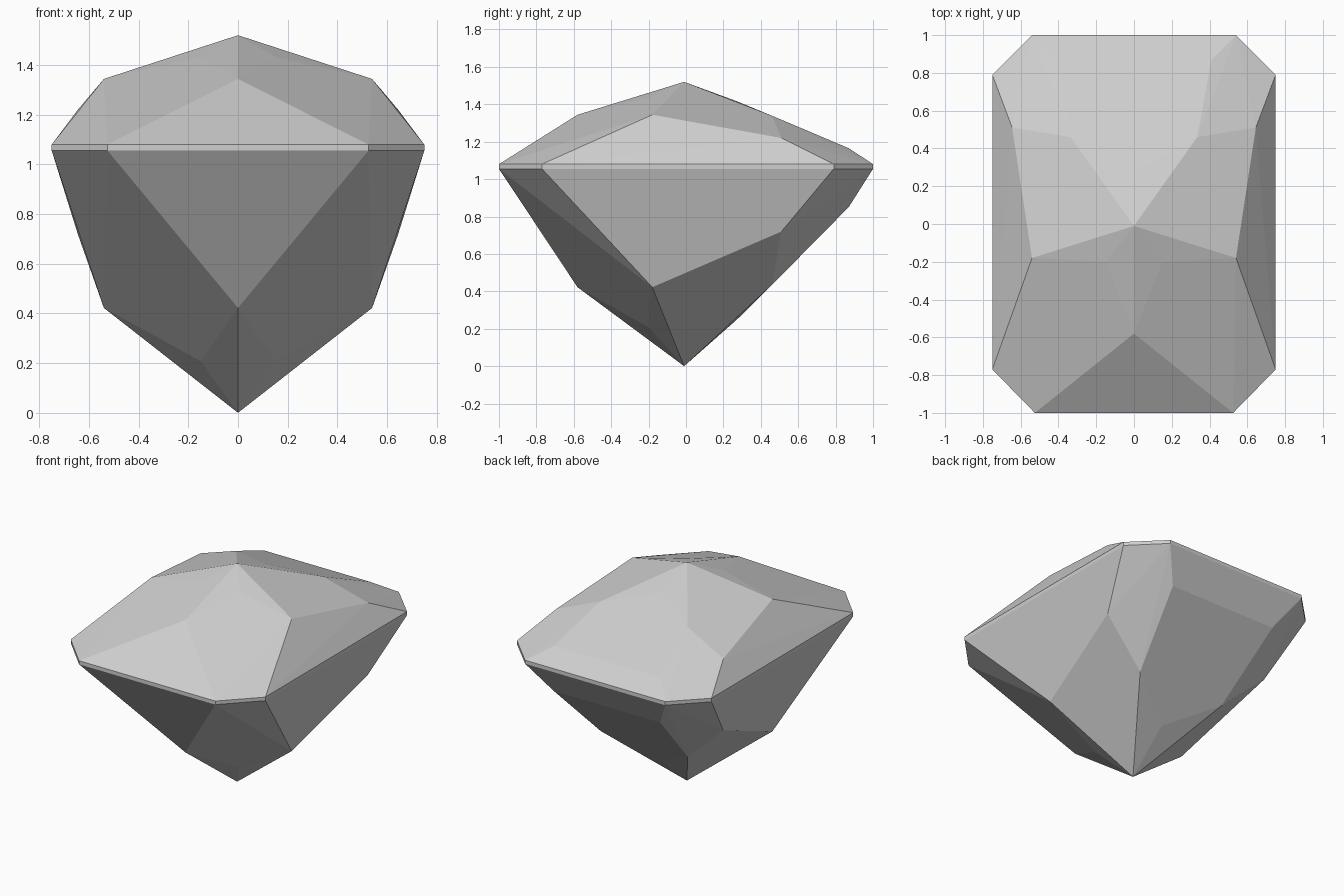
import bpy
import bmesh

cube = bpy.data.objects.get("Cube")
if cube:
    bpy.data.objects.remove(cube, do_unlink=True)

# Stone material
stone = bpy.data.materials.new("pale grey stone")
stone.use_nodes = True
grey = (0.62, 0.62, 0.62, 1)
stone.diffuse_color = grey
stone.node_tree.nodes["Principled BSDF"].inputs["Base Color"].default_value = grey

GIRDLE_LOW, GIRDLE_HIGH, TOP = 1.055, 1.08, 1.52

# Facet corners on one half: x, y and height as a share of the way to the tip
outline = [(0.525, -1, 0), (0.75, -0.77, 0), (0.75, 0.79, 0), (0.54, 1, 0)]
facets = [
    (0, -0.58, 0.6), (0.54, -0.18, 0.6), (0.645, 0.51, 0.318),
    (0.41, 0.87, 0.194), (0.335, 0.46, 0.588),
    (0.15, -0.2, 0.803), (0.25, 0.1, 0.762), (0, 0.27, 0.766),
    (0, -0.01, 1),
]

bm = bmesh.new()
for x, y, share in outline + facets:
    for side in ((1, -1) if x else (1,)):
        # Crown above the girdle, deeper pavilion below it
        bm.verts.new((side * x, y, GIRDLE_HIGH + share * (TOP - GIRDLE_HIGH)))
        bm.verts.new((side * x, y, GIRDLE_LOW * (1 - share)))

# The cut stone is the convex skin around its facet corners
hull = bmesh.ops.convex_hull(bm, input=bm.verts[:])
loose = {v for v in hull["geom_interior"] + hull["geom_unused"]
         if isinstance(v, bmesh.types.BMVert)}
bmesh.ops.delete(bm, geom=list(loose), context="VERTS")
bmesh.ops.dissolve_limit(bm, angle_limit=0.025, verts=bm.verts[:], edges=bm.edges[:])
bmesh.ops.recalc_face_normals(bm, faces=bm.faces[:])

mesh = bpy.data.meshes.new("gemstone")
bm.to_mesh(mesh)
bm.free()
mesh.materials.append(stone)
gem = bpy.data.objects.new("gemstone", mesh)
bpy.context.collection.objects.link(gem)
